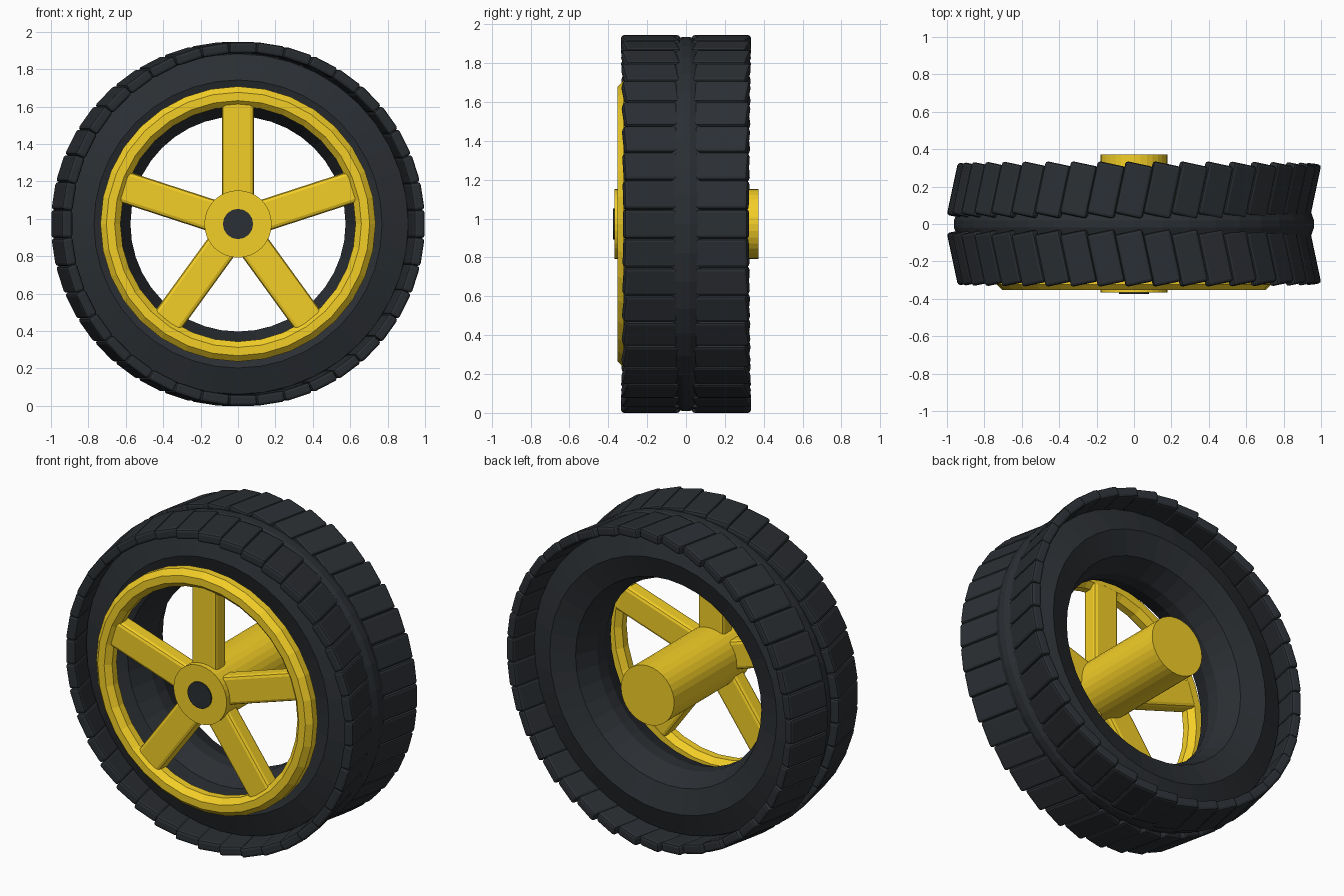
import bpy, bmesh
from math import pi, sin, cos, radians
from mathutils import Matrix, Vector

if "Cube" in bpy.data.objects:
    bpy.data.objects.remove(bpy.data.objects["Cube"])

CZ = 0.972          # axle height
AXLE = Vector((0, 0, CZ))


def material(name, rgb):
    m = bpy.data.materials.new(name)
    m.diffuse_color = (*rgb, 1)
    m.use_nodes = True
    m.node_tree.nodes["Principled BSDF"].inputs["Base Color"].default_value = m.diffuse_color
    return m


RUBBER = material("rubber", (0.024, 0.028, 0.033))
YELLOW = material("yellow", (0.9, 0.62, 0.02))


def finish(name, bm, mat, bevel=0):
    bmesh.ops.recalc_face_normals(bm, faces=bm.faces)
    me = bpy.data.meshes.new(name)
    bm.to_mesh(me)
    bm.free()
    me.materials.append(mat)
    ob = bpy.data.objects.new(name, me)
    bpy.context.collection.objects.link(ob)
    if bevel:
        b = ob.modifiers.new("bevel", 'BEVEL')
        b.width = bevel
        b.segments = 2
    return ob


def ring(name, profile, n, mat):
    """Revolve a closed (radius, y) profile around the axle."""
    bm = bmesh.new()
    rows = []
    for i in range(n):
        a = 2 * pi * i / n
        rows.append([bm.verts.new((r * sin(a), y, CZ + r * cos(a))) for r, y in profile])
    k = len(profile)
    for i in range(n):
        p, q = rows[i], rows[(i + 1) % n]
        for j in range(k):
            bm.faces.new((p[j], p[(j + 1) % k], q[(j + 1) % k], q[j]))
    return finish(name, bm, mat)


def drum(name, r, y0, y1, mat):
    bm = bmesh.new()
    bmesh.ops.create_cone(bm, cap_ends=True, segments=32, radius1=r, radius2=r, depth=y1 - y0,
                          matrix=Matrix.Translation((0, (y0 + y1) / 2, CZ)) @ Matrix.Rotation(pi / 2, 4, 'X'))
    return finish(name, bm, mat)


def box(bm, size, matrix):
    bmesh.ops.create_cube(bm, size=1, matrix=matrix @ Matrix.Diagonal((*size, 1)))


# tyre body: octagon-like section, narrower than the tread
half = [(0.962, 0.02), (0.91, 0.17), (0.77, 0.22), (0.63, 0.17), (0.575, 0.04)]
ring("tyre", half + [(r, -y) for r, y in reversed(half)], 40, RUBBER)

# tread blocks: two rows of slanted blocks
for name, side in (("tread_back", 1), ("tread_front", -1)):
    bm = bmesh.new()
    for i in range(40):
        a = 2 * pi * i / 40
        pos = AXLE + Vector((0.942 * sin(a), 0.182 * side, 0.942 * cos(a)))
        box(bm, (0.15, 0.285, 0.06), Matrix.Translation(pos)
            @ Matrix.Rotation(radians(-12 * side), 4, 'Z') @ Matrix.Rotation(a, 4, 'Y'))
    finish(name, bm, RUBBER, 0.015)

# rim: octagonal section ring
section = [(0.682 + 0.058 * cos(pi / 8 + j * pi / 4), -0.3 + 0.058 * sin(pi / 8 + j * pi / 4)) for j in range(8)]
ring("rim", section, 32, YELLOW)

# five spokes
bm = bmesh.new()
for i in range(5):
    box(bm, (0.17, 0.1, 0.56), Matrix.Translation(AXLE) @ Matrix.Rotation(2 * pi * i / 5, 4, 'Y')
        @ Matrix.Translation((0, -0.285, 0.38)))
finish("spokes", bm, YELLOW, 0.02)

# hub and axle cap
drum("hub", 0.18, -0.367, 0.372, YELLOW)
drum("axle_cap", 0.08, -0.375, -0.3, RUBBER)
